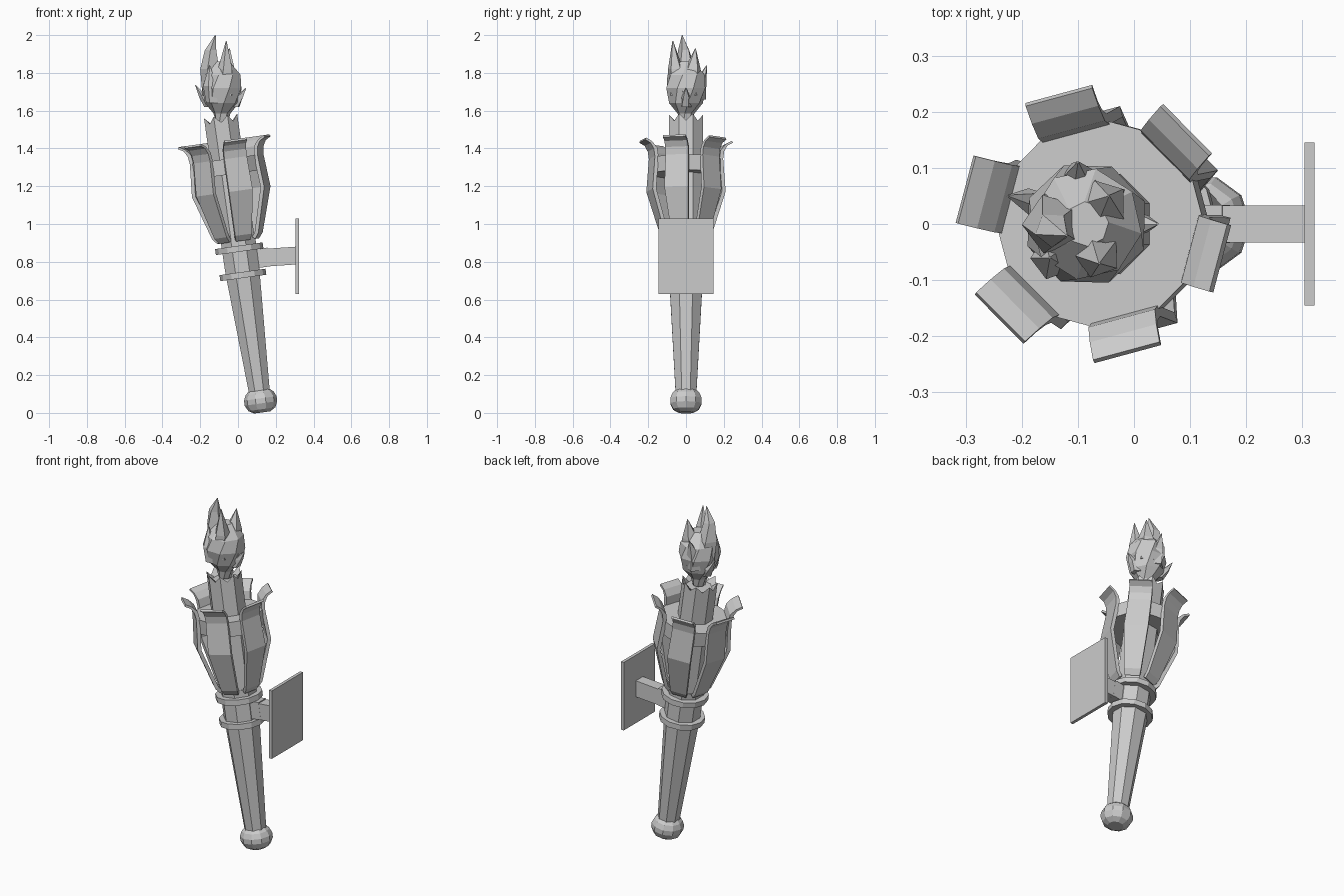
import bpy, bmesh, math
from mathutils import Matrix, Vector

if "Cube" in bpy.data.objects:
    bpy.data.objects.remove(bpy.data.objects["Cube"])

# Tilted torch axis: origin at the pommel centre, leaning 8 degrees toward -x
TILT = Matrix.Translation((0.12, 0, 0.062)) @ Matrix.Rotation(math.radians(-8), 4, 'Y')


def finish(name, bm, matrix=None):
    bmesh.ops.recalc_face_normals(bm, faces=bm.faces)
    me = bpy.data.meshes.new(name)
    bm.to_mesh(me)
    bm.free()
    ob = bpy.data.objects.new(name, me)
    bpy.context.collection.objects.link(ob)
    if matrix is not None:
        ob.matrix_world = matrix
    return ob


def loft(bm, rings):
    """Skin a list of point rings and cap both ends."""
    vs = [[bm.verts.new(p) for p in ring] for ring in rings]
    n = len(vs[0])
    for a, b in zip(vs, vs[1:]):
        for i in range(n):
            j = (i + 1) % n
            bm.faces.new((a[i], a[j], b[j], b[i]))
    bm.faces.new(vs[0][::-1])
    bm.faces.new(vs[-1])
    return vs


def ring(r, z, n, c=(0, 0), turn=0.0):
    return [(c[0] + r * math.cos(turn + 2 * math.pi * i / n),
             c[1] + r * math.sin(turn + 2 * math.pi * i / n), z) for i in range(n)]


def lathe(name, profile, n, turn=0.0):
    bm = bmesh.new()
    loft(bm, [ring(r, z, n, turn=turn) for r, z in profile])
    return finish(name, bm, TILT)


def box(name, centre, size, matrix=None):
    bm = bmesh.new()
    bmesh.ops.create_cube(bm, size=1)
    bmesh.ops.scale(bm, vec=size, verts=bm.verts)
    bmesh.ops.translate(bm, vec=centre, verts=bm.verts)
    return finish(name, bm, matrix)


# Pommel, handle, collars and cup plate
E = math.pi / 8
lathe("pommel", [(0.043, -0.06), (0.072, -0.043), (0.087, -0.012), (0.087, 0.015),
                 (0.075, 0.042), (0.055, 0.06)], 10)
lathe("handle", [(0.06, 0.05), (0.098, 0.69), (0.1, 0.87)], 8, E)
for label, z, r in (("lower_collar", 0.675, 0.123), ("upper_collar", 0.815, 0.127)):
    lathe(label, [(r, z - 0.016), (r, z + 0.016)], 12)
lathe("cup_plate", [(0.185, 1.212), (0.187, 1.295)], 12)

# Inner core with a notched top rim
bm = bmesh.new()
rim = ring(0.096, 1.525, 8, turn=E)
low = ring(0.096, 0.86, 8, turn=E)


def with_mids(pts, drop):
    out = []
    for i, p in enumerate(pts):
        q = pts[(i + 1) % len(pts)]
        out += [p, ((p[0] + q[0]) / 2, (p[1] + q[1]) / 2, p[2] - drop)]
    return out


loft(bm, [with_mids(low, 0), with_mids(rim, 0.035),
          [(x * 0.75, y * 0.75, 1.48) for x, y, z in with_mids(rim, 0)]])
finish("torch_core", bm, TILT)

# Six bowed slats with curled tips: (radius, height, half width)
SLAT = [(0.105, 0.855, 0.04), (0.128, 0.885, 0.046), (0.2, 1.12, 0.065), (0.187, 1.295, 0.062),
        (0.193, 1.335, 0.062), (0.21, 1.365, 0.062), (0.24, 1.382, 0.062)]
for k in range(6):
    bm = bmesh.new()
    rows = []
    for i, (r, z, w) in enumerate(SLAT):
        a, b = SLAT[max(i - 1, 0)], SLAT[min(i + 1, len(SLAT) - 1)]
        d = Vector((b[0] - a[0], b[1] - a[1])).normalized()
        t = 0.02 if i < 5 else 0.012
        ri, zi = r - d.y * t, z + d.x * t
        rows.append([(r, -w, z), (r, w, z), (ri, w, zi), (ri, -w, zi)])
    loft(bm, rows)
    finish(f"slat_{k + 1}", bm, TILT @ Matrix.Rotation(math.radians(45 + 60 * k), 4, 'Z'))

# Wall bracket: arm and plate
box("bracket_arm", (0.13, 0, 0.76), (0.16, 0.067, 0.1),
    TILT @ Matrix.Translation((-0.06, 0, -0.01)))
bm = bmesh.new()
loft(bm, [[(x, y, z) for y, z in ((-0.033, z0), (0.033, z0), (0.033, z1), (-0.033, z1))]
          for x, z0, z1 in ((0.05, 0.768, 0.862), (0.308, 0.786, 0.88))])
finish("wall_arm", bm)
box("wall_plate", (0.313, 0, 0.83), (0.018, 0.29, 0.4))

# Flame: faceted body plus curved shards, each row (x, y, z, radius)
bm = bmesh.new()
C = (-0.085, 0)


def shard(rows, n=5, turn=0.4):
    loft(bm, [ring(r, z, n, (x, y), turn + 0.25 * i) for i, (x, y, z, r) in enumerate(rows)])


shard([(*C, 1.54, 0.035), (*C, 1.585, 0.045), (*C, 1.64, 0.09), (*C, 1.72, 0.112),
       (*C, 1.79, 0.1), (*C, 1.86, 0.04)], 8)
shard([(-0.13, 0, 1.68, 0.06), (-0.145, 0, 1.82, 0.055), (-0.145, -0.01, 1.92, 0.032), (-0.12, -0.02, 2.0, 0.002)])
shard([(-0.07, -0.04, 1.68, 0.055), (-0.065, -0.055, 1.82, 0.042), (-0.062, -0.07, 1.97, 0.002)])
shard([(-0.06, 0.03, 1.68, 0.06), (-0.055, 0.035, 1.82, 0.045), (-0.045, 0.05, 1.93, 0.002)])
shard([(-0.1, 0.06, 1.66, 0.045), (-0.1, 0.075, 1.75, 0.035), (-0.1, 0.11, 1.84, 0.002)])
shard([(-0.03, 0, 1.64, 0.03), (-0.01, 0.0, 1.7, 0.03), (0.0, 0.0, 1.78, 0.002)])
shard([(-0.02, 0, 1.62, 0.03), (0.005, 0.0, 1.67, 0.025), (0.042, 0.0, 1.72, 0.002)])
shard([(-0.15, 0.02, 1.62, 0.03), (-0.18, 0.04, 1.67, 0.025), (-0.225, 0.05, 1.735, 0.002)])
shard([(-0.13, -0.05, 1.64, 0.04), (-0.145, -0.06, 1.73, 0.04), (-0.15, -0.06, 1.84, 0.002)])
finish("flame", bm)
